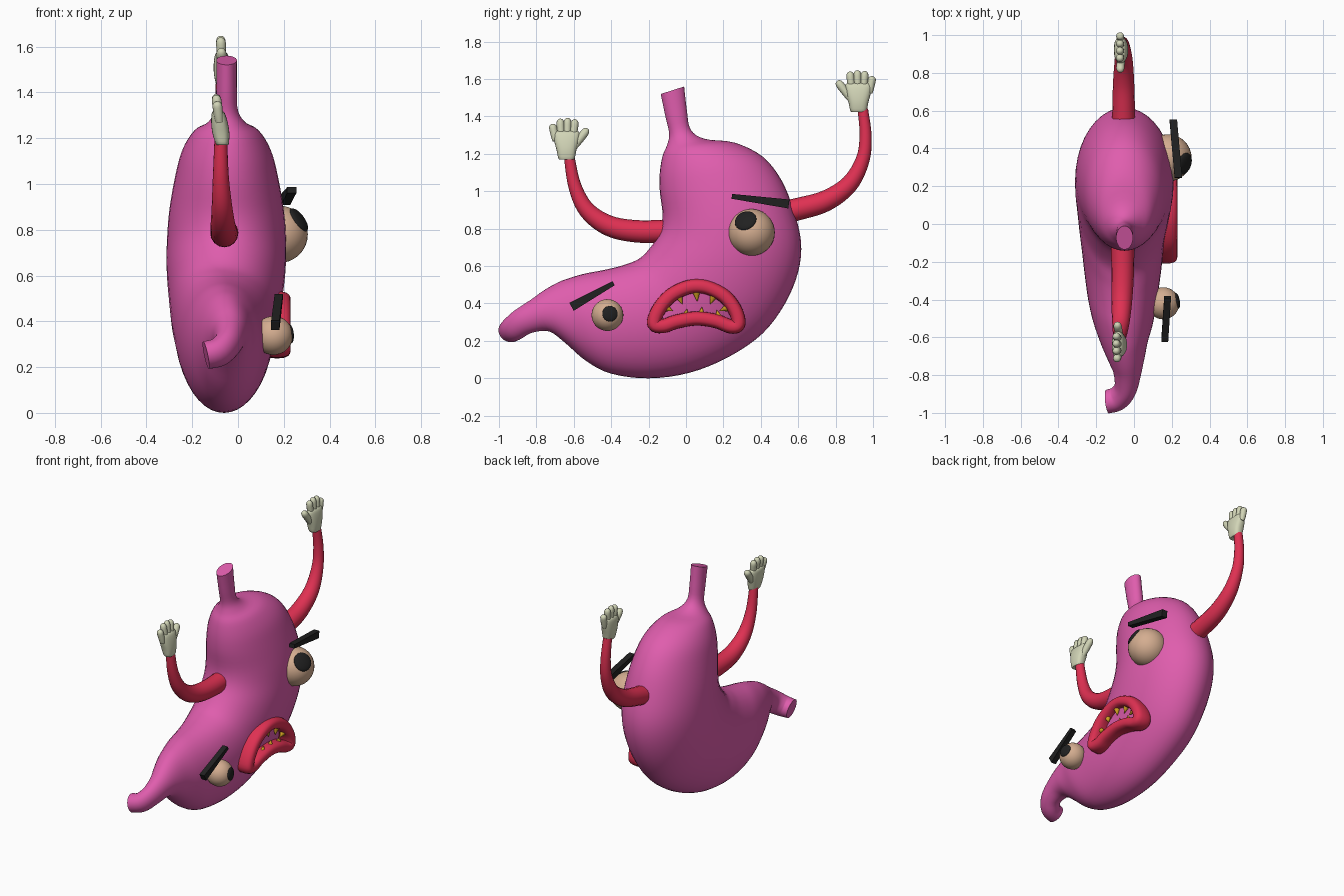
import bpy, bmesh, math
from mathutils import Vector

if "Cube" in bpy.data.objects:
    bpy.data.objects.remove(bpy.data.objects["Cube"])


def material(name, rgb):
    m = bpy.data.materials.new(name)
    m.diffuse_color = (*rgb, 1)
    m.use_nodes = True
    m.node_tree.nodes["Principled BSDF"].inputs["Base Color"].default_value = m.diffuse_color
    return m


PINK = material("stomach pink", (0.74, 0.11, 0.42))
RED = material("lip red", (0.74, 0.03, 0.085))
GLOVE = material("glove cream", (0.64, 0.66, 0.47))
EYE = material("eye beige", (0.66, 0.42, 0.28))
BLACK = material("black", (0.015, 0.015, 0.015))
GOLD = material("tooth gold", (0.62, 0.34, 0.015))


def finish(name, bm, mat, smooth=True):
    bmesh.ops.recalc_face_normals(bm, faces=bm.faces)
    me = bpy.data.meshes.new(name)
    bm.to_mesh(me)
    bm.free()
    me.materials.append(mat)
    ob = bpy.data.objects.new(name, me)
    bpy.context.collection.objects.link(ob)
    if smooth:
        bpy.ops.object.select_all(action='DESELECT')
        ob.select_set(True)
        bpy.context.view_layer.objects.active = ob
        bpy.ops.object.shade_smooth_by_angle(angle=math.radians(50))
    return ob


def spline(rows, steps, closed=False):
    """Catmull-Rom through rows of numbers."""
    n, out = len(rows), []
    pick = (lambda i: rows[i % n]) if closed else (lambda i: rows[max(0, min(n - 1, i))])
    for i in range(n if closed else n - 1):
        for s in range(steps):
            t = s / steps
            out.append([0.5 * (2 * b + (c - a) * t + (2 * a - 5 * b + 4 * c - d) * t * t
                               + (3 * b - a - 3 * c + d) * t ** 3)
                        for a, b, c, d in zip(pick(i - 1), pick(i), pick(i + 1), pick(i + 2))])
    return out if closed else out + [list(rows[-1])]


def loft(name, rings, mat, sides=24, closed=False, power=1.0):
    """Skin over rings given as (centre, half axis u, half axis v)."""
    bm = bmesh.new()
    sq = lambda f: math.copysign(abs(f) ** power, f)
    loops = []
    for c, u, v in rings:
        loops.append([bm.verts.new(c + u * sq(math.cos(k * math.tau / sides))
                                   + v * sq(math.sin(k * math.tau / sides))) for k in range(sides)])
    for i in range(len(loops) if closed else len(loops) - 1):
        a, b = loops[i], loops[(i + 1) % len(loops)]
        for k in range(sides):
            j = (k + 1) % sides
            bm.faces.new((a[k], a[j], b[j], b[k]))
    if not closed:
        bm.faces.new(loops[0])
        bm.faces.new(loops[-1])
    return finish(name, bm, mat)


def tangent(pts, i, closed=False):
    n = len(pts)
    if closed:
        return (pts[(i + 1) % n] - pts[i - 1]).normalized()
    return (pts[min(n - 1, i + 1)] - pts[max(0, i - 1)]).normalized()


def tube(name, rows, mat, steps=6, flat=1.0, sides=16):
    """Tube through (x, y, z, radius) rows lying near the YZ plane."""
    rows = spline(rows, steps)
    pts = [Vector(r[:3]) for r in rows]
    rings = []
    for i, (p, r) in enumerate(zip(pts, rows)):
        u = tangent(pts, i).cross(Vector((1, 0, 0))).normalized()
        v = u.cross(tangent(pts, i))
        rings.append((p, u * r[3], v * r[3] * flat))
    return loft(name, rings, mat, sides)


# Stomach: ribs as inner y, z, outer y, z, centre x, half width
ribs = [
    (-.135, 1.52, -.01, 1.56, -.05, .045), (-.11, 1.40, .005, 1.43, -.05, .045),
    (-.09, 1.31, .025, 1.33, -.05, .05), (-.10, 1.25, .10, 1.28, -.05, .085),
    (-.125, 1.19, .26, 1.26, -.05, .145), (-.14, 1.10, .41, 1.185, -.05, .195),
    (-.14, 1.0, .51, 1.06, -.05, .225), (-.125, .87, .575, .90, -.05, .25),
    (-.14, .78, .615, .73, -.05, .26), (-.19, .70, .60, .57, -.052, .26),
    (-.25, .64, .53, .40, -.055, .25), (-.32, .61, .41, .24, -.06, .235),
    (-.39, .59, .23, .115, -.06, .22), (-.46, .575, .02, .03, -.06, .205),
    (-.54, .56, -.2, .0, -.06, .185), (-.61, .54, -.4, .025, -.055, .16),
    (-.68, .515, -.53, .09, -.05, .13), (-.76, .47, -.64, .185, -.04, .10),
    (-.83, .42, -.73, .25, -.035, .075), (-.92, .36, -.82, .245, -.045, .06),
    (-.975, .31, -.87, .22, -.085, .06), (-.995, .285, -.885, .22, -.14, .06)]
ribs = spline(ribs, 4)
mids = [Vector((r[4], (r[0] + r[2]) / 2, (r[1] + r[3]) / 2)) for r in ribs]
rings = []
for i, r in enumerate(ribs):
    u = Vector((0, r[2] - r[0], r[3] - r[1])) / 2
    rings.append((mids[i], u, tangent(mids, i).cross(u).normalized() * r[5]))
loft("stomach", rings, PINK, 40)

# Arms
tube("front_arm", [(-.06, -.05, .79, .062), (-.06, -.25, .785, .06), (-.065, -.41, .815, .055),
                   (-.07, -.53, .90, .045), (-.075, -.595, 1.03, .035), (-.075, -.625, 1.19, .028)], RED)
tube("back_arm", [(-.055, .48, .88, .062), (-.055, .60, .905, .06), (-.055, .75, .95, .056),
                  (-.055, .875, 1.04, .047), (-.06, .945, 1.17, .037), (-.065, .96, 1.30, .032),
                  (-.07, .945, 1.44, .028)], RED)


# Hands: palm, four fingers and a thumb, mirrored by side
def hand(name, x, y, z, side, lean):
    def at(dy, dz):
        return (x + lean * dz, y + side * dy, z + dz)
    prof = [(0, .03, .02), (.004, .043, .028), (.05, .053, .037), (.10, .066, .036),
            (.14, .07, .028), (.153, .06, .015)]
    loft(name + "_palm", [(Vector(at(-.004, h)), Vector((0, w, 0)), Vector((d, 0, 0)))
                          for h, w, d in spline(prof, 3)], GLOVE, 24, power=.75)

    def finger(label, a, b, r):
        a, b = Vector(at(*a)), Vector(at(*b))
        rows = [(*(a.lerp(b, t)), r * s) for t, s in
                ((0, .8), (.3, .95), (.6, 1), (.8, 1), (.92, .8), (.98, .45), (1, .08))]
        tube(name + label, rows, GLOVE, 2, sides=12)
    for k, (dy, top) in enumerate(((-.08, .19), (-.038, .218), (.002, .222), (.042, .215))):
        finger("_finger_%d" % (k + 1), (dy * .75 - .002, .10), (dy, top), .021)
    finger("_thumb", (.03, .06), (.11, .165), .022)


hand("front_hand", -.068, -.635, 1.17, 1, -.13)
hand("back_hand", -.065, .918, 1.425, -1, -.05)

# Lips: closed rounded band
lip = [(-.17, .29), (-.15, .36), (-.09, .435), (-.01, .48), (.06, .493), (.13, .48), (.21, .435),
       (.265, .36), (.28, .29), (.24, .277), (.16, .306), (.055, .32), (-.05, .303), (-.12, .28)]
lip = [Vector((.17, *p)) for p in spline(lip, 5, True)]
rings = []
for i, p in enumerate(lip):
    u = tangent(lip, i, True).cross(Vector((1, 0, 0))).normalized()
    rings.append((p, u * .038, Vector((.06, 0, 0))))
loft("lips", rings, RED, 20, True, .75)


# Teeth
def cone(name, base, tip, r):
    base, tip = Vector(base), Vector(tip)
    bm = bmesh.new()
    rot = (tip - base).to_track_quat('Z', 'Y').to_matrix().to_4x4()
    rot.translation = (base + tip) / 2
    bmesh.ops.create_cone(bm, cap_ends=True, segments=12, radius1=r, radius2=.001,
                          depth=(tip - base).length, matrix=rot)
    finish(name, bm, GOLD)


teeth = [(-.115, .38, -.07, .36), (-.04, .445, -.02, .395), (.055, .468, .06, .41),
         (.15, .445, .13, .395), (.225, .38, .18, .36),
         (-.005, .325, .005, .37), (.08, .335, .085, .38), (.175, .32, .165, .365)]
for i, (y0, z0, y1, z1) in enumerate(teeth):
    cone("tooth_%d" % (i + 1), (.185, y0, z0), (.19, y1, z1), .024)


# Eyes with lens-shaped pupils
def ball(name, loc, scale, mat, aim=(0, 0, 1)):
    bm = bmesh.new()
    bmesh.ops.create_uvsphere(bm, u_segments=32, v_segments=18, radius=1)
    bmesh.ops.scale(bm, vec=scale, verts=bm.verts)
    mat4 = Vector(aim).to_track_quat('Z', 'Y').to_matrix().to_4x4()
    mat4.translation = loc
    bmesh.ops.transform(bm, matrix=mat4, verts=bm.verts)
    finish(name, bm, mat)


def eye(name, c, r, aim, pr):
    aim, c = Vector(aim).normalized(), Vector(c)
    ball(name + "_eyeball", c, (r, r, r), EYE)
    ball(name + "_pupil", c + aim * r * .88, (pr, pr, r * .16), BLACK, aim)


eye("big_eye", (.18, .35, .78), .125, (.095, -.035, .07), .06)
eye("small_eye", (.155, -.42, .338), .085, (.085, .016, .008), .042)


# Eyebrows: tapered bars
def brow(name, a, ha, b, hb, half_x):
    bm = bmesh.new()
    a, b = Vector(a), Vector(b)
    up = Vector((1, 0, 0)).cross((b - a).normalized()).normalized()
    ends = []
    for p, h in ((a, ha), (b, hb)):
        ends.append([bm.verts.new(p + Vector((sx * half_x, 0, 0)) + up * sz * h)
                     for sx, sz in ((-1, -1), (1, -1), (1, 1), (-1, 1))])
    for k in range(4):
        j = (k + 1) % 4
        bm.faces.new((ends[0][k], ends[0][j], ends[1][j], ends[1][k]))
    bm.faces.new(ends[0])
    bm.faces.new(ends[1])
    finish(name, bm, BLACK, False)


brow("big_eyebrow", (.235, .245, .973), .013, (.208, .55, .932), .024, .02)
brow("small_eyebrow", (.178, -.387, .508), .012, (.163, -.612, .382), .024, .018)
